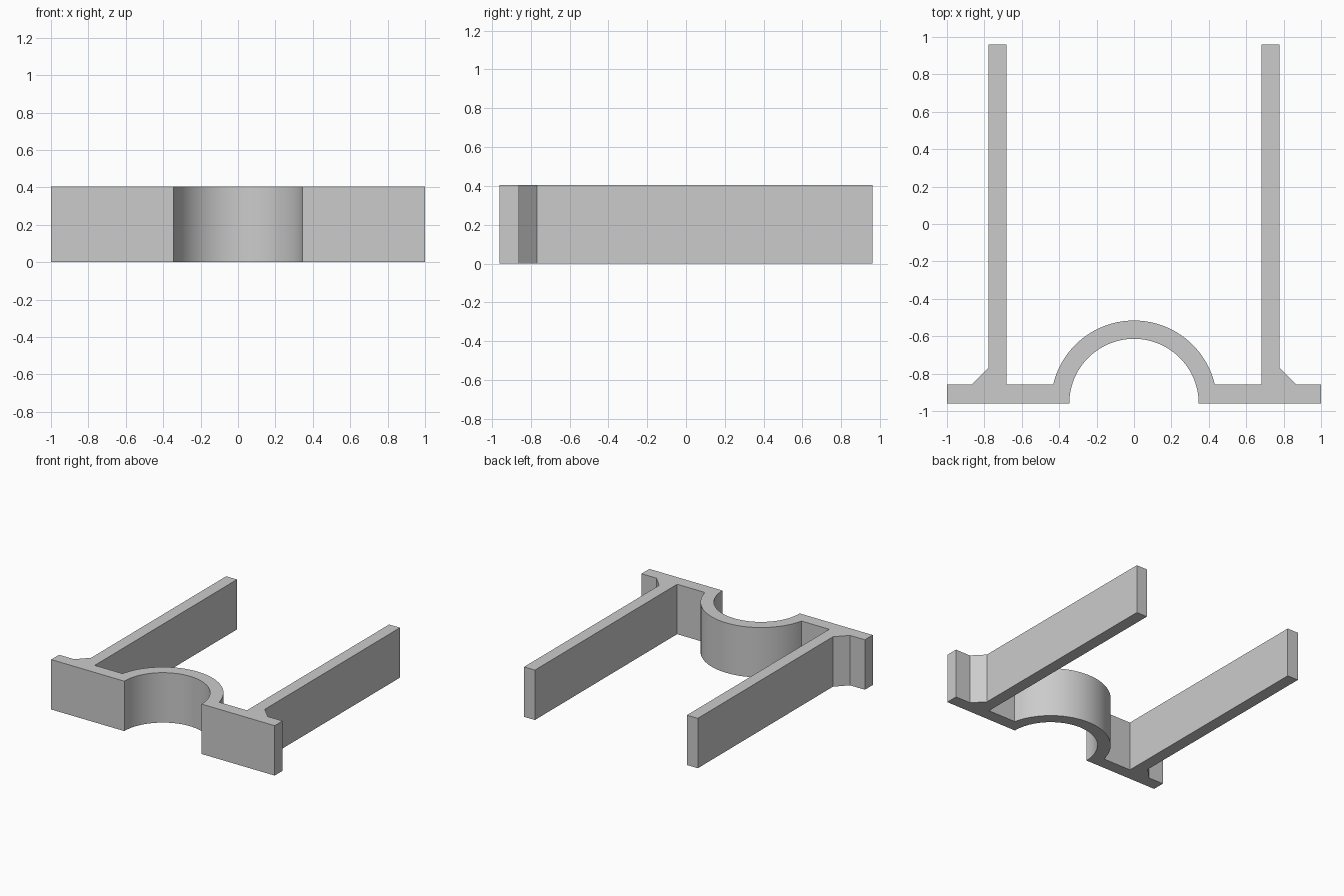
import bpy, bmesh
from math import sin, cos, asin, pi

if "Cube" in bpy.data.objects:
    bpy.data.objects.remove(bpy.data.objects["Cube"])

HEIGHT = 0.404
FRONT, BACK = -0.96, 0.96
FLANGE = -0.859            # back face of the front flange
R_IN, R_OUT = 0.346, 0.444  # saddle arch radii, centred on the front face
SEGS = 28


def quarter_arc(radius, start):
    """Right half of the arch, from angle start up to the crown."""
    return [(radius * cos(a), FRONT + radius * sin(a))
            for a in (start + (pi / 2 - start) * i / SEGS for i in range(SEGS + 1))]


# Right half outline: inner arch, flange, gusset, arm, outer arch
inner = quarter_arc(R_IN, 0.0)[::-1]
outer = quarter_arc(R_OUT, asin((FLANGE - FRONT) / R_OUT))
half = inner + [(1.0, FRONT), (1.0, FLANGE), (0.867, FLANGE), (0.778, -0.768),
                (0.778, BACK), (0.681, BACK), (0.681, FLANGE)] + outer

# Mirror the half to close the outline (crown points are shared)
outline = half + [(-x, y) for x, y in reversed(half[1:-1])]

# Extrude the outline upwards
bm = bmesh.new()
base = bm.faces.new([bm.verts.new((x, y, 0)) for x, y in outline])
top = bmesh.ops.extrude_face_region(bm, geom=[base], use_keep_orig=True)["geom"]
bmesh.ops.translate(bm, vec=(0, 0, HEIGHT),
                    verts=[g for g in top if isinstance(g, bmesh.types.BMVert)])
bmesh.ops.recalc_face_normals(bm, faces=bm.faces)

mesh = bpy.data.meshes.new("saddle_bracket")
bm.to_mesh(mesh)
bm.free()
bracket = bpy.data.objects.new("saddle_bracket", mesh)
bpy.context.collection.objects.link(bracket)

# Smooth the arch, keep the corners sharp
bpy.context.view_layer.objects.active = bracket
bracket.select_set(True)
bpy.ops.object.shade_smooth_by_angle(angle=pi / 6)
